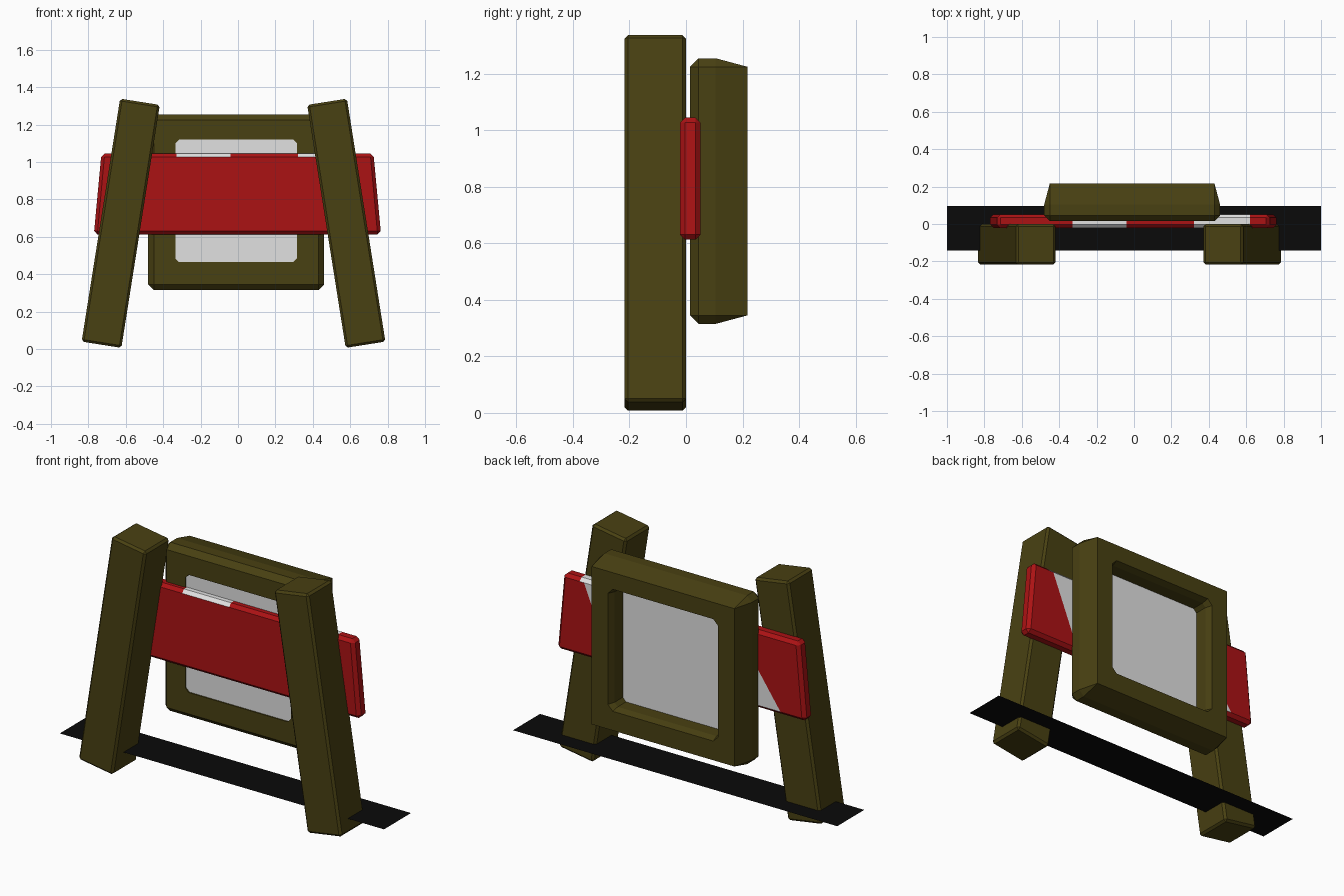
import bpy, bmesh, math
from mathutils import Matrix, Vector

if "Cube" in bpy.data.objects:
    bpy.data.objects.remove(bpy.data.objects["Cube"])


def material(name, rgb):
    m = bpy.data.materials.new(name)
    m.diffuse_color = (*rgb, 1)
    m.use_nodes = True
    m.node_tree.nodes["Principled BSDF"].inputs["Base Color"].default_value = m.diffuse_color
    return m


OLIVE = material("olive wood", (0.066, 0.052, 0.006))
RED = material("red paint", (0.41, 0.006, 0.007))
WHITE = material("white", (0.75, 0.75, 0.75))
BLACK = material("black", (0.003, 0.003, 0.003))


def finish(name, bm, *mats):
    bmesh.ops.recalc_face_normals(bm, faces=bm.faces)
    me = bpy.data.meshes.new(name)
    bm.to_mesh(me)
    bm.free()
    for m in mats:
        me.materials.append(m)
    ob = bpy.data.objects.new(name, me)
    bpy.context.collection.objects.link(ob)
    return ob


def box(size, centre=(0, 0, 0), bevel=0.0):
    bm = bmesh.new()
    bmesh.ops.create_cube(bm, size=1)
    bmesh.ops.scale(bm, vec=size, verts=bm.verts)
    if bevel:
        bmesh.ops.bevel(bm, geom=bm.edges[:], offset=bevel, segments=1, affect='EDGES')
    bmesh.ops.translate(bm, vec=centre, verts=bm.verts)
    return bm


# Two leaning posts
for side, x in (("left", -0.627), ("right", 0.579)):
    bm = box((0.215, 0.217, 1.315), bevel=0.012)
    tilt = math.radians(9 if side == "left" else -9)
    bmesh.ops.transform(bm, matrix=Matrix.Translation((x, -0.109, 0.6725))
                        @ Matrix.Rotation(tilt, 4, 'Y'), verts=bm.verts)
    finish(side + "_post", bm, OLIVE)


# Square frame: rings of eight points bridged around the bar section
def ring(bm, cx, cz, hx, hz, cut, y):
    pts = []
    for sx, sz in ((1, 1), (-1, 1), (-1, -1), (1, -1)):
        a = (cx + sx * hx, y, cz + sz * (hz - cut))
        b = (cx + sx * (hx - cut), y, cz + sz * hz)
        pts += [a, b] if sx * sz > 0 else [b, a]
    return [bm.verts.new(p) for p in pts]


bm = bmesh.new()
CX, CZ = -0.01, 0.785
rings = [ring(bm, CX, CZ, 0.44, 0.44, 0, 0.015),
         ring(bm, CX, CZ, 0.47, 0.47, 0.03, 0.045),
         ring(bm, CX, CZ, 0.47, 0.47, 0.03, 0.105),
         ring(bm, CX, CZ, 0.44, 0.44, 0, 0.217),
         ring(bm, CX, CZ + 0.007, 0.34, 0.34, 0.03, 0.217),
         ring(bm, CX, CZ + 0.007, 0.325, 0.328, 0.02, 0.18),
         ring(bm, CX, CZ + 0.007, 0.325, 0.328, 0.02, 0.015)]
for a, b in zip(rings, rings[1:] + rings[:1]):
    for i in range(8):
        j = (i + 1) % 8
        bm.faces.new((a[i], a[j], b[j], b[i]))
bmesh.ops.remove_doubles(bm, verts=bm.verts, dist=1e-4)
finish("frame", bm, OLIVE)

# White panel set in the frame
finish("panel", box((0.68, 0.085, 0.68), (CX, 0.0645, CZ + 0.007)), WHITE)

# Red crossboard, wider at the bottom, with worn white patches
bm = box((1.495, 0.073, 0.432), bevel=0.018)
for v in bm.verts:
    v.co.x *= 1 - 0.027 * v.co.z / 0.216
bmesh.ops.translate(bm, vec=(-0.003, 0.015, 0.829), verts=bm.verts)
R0, R1 = Vector((0.60, 0, 1.045)), Vector((0.48, 0, 0.75))
L0, L1 = Vector((-0.48, 0, 0.83)), Vector((-0.63, 0, 0.615))


def cut_normal(a, b):
    d = b - a
    return Vector((-d.z, 0, d.x)).normalized()


NR, NL = cut_normal(R0, R1), cut_normal(L0, L1)
cuts = [(Vector((x, 0, 0)), Vector((1, 0, 0))) for x in (-0.33, -0.04, 0.32, 0.62)]
for co, no in cuts + [(R0, NR), (L0, NL)]:
    bmesh.ops.bisect_plane(bm, geom=bm.verts[:] + bm.edges[:] + bm.faces[:],
                           plane_co=co, plane_no=no)
bm.normal_update()
for f in bm.faces:
    c = f.calc_center_median()
    on_top = f.normal.z > 0.5 and (-0.33 < c.x < -0.04 or 0.32 < c.x < 0.62)
    on_back = f.normal.y > 0.9 and (c - R0).dot(NR) < 0 < (c - L0).dot(NL)
    f.material_index = 1 if on_top or on_back else 0
finish("crossboard", bm, RED, WHITE)

# Thin black strip around the post feet
bm = bmesh.new()
bm.faces.new([bm.verts.new(p) for p in ((-1, -0.142, 0.113), (1, -0.142, 0.113),
                                        (1, 0.096, 0.113), (-1, 0.096, 0.113))])
finish("base_strip", bm, BLACK)
